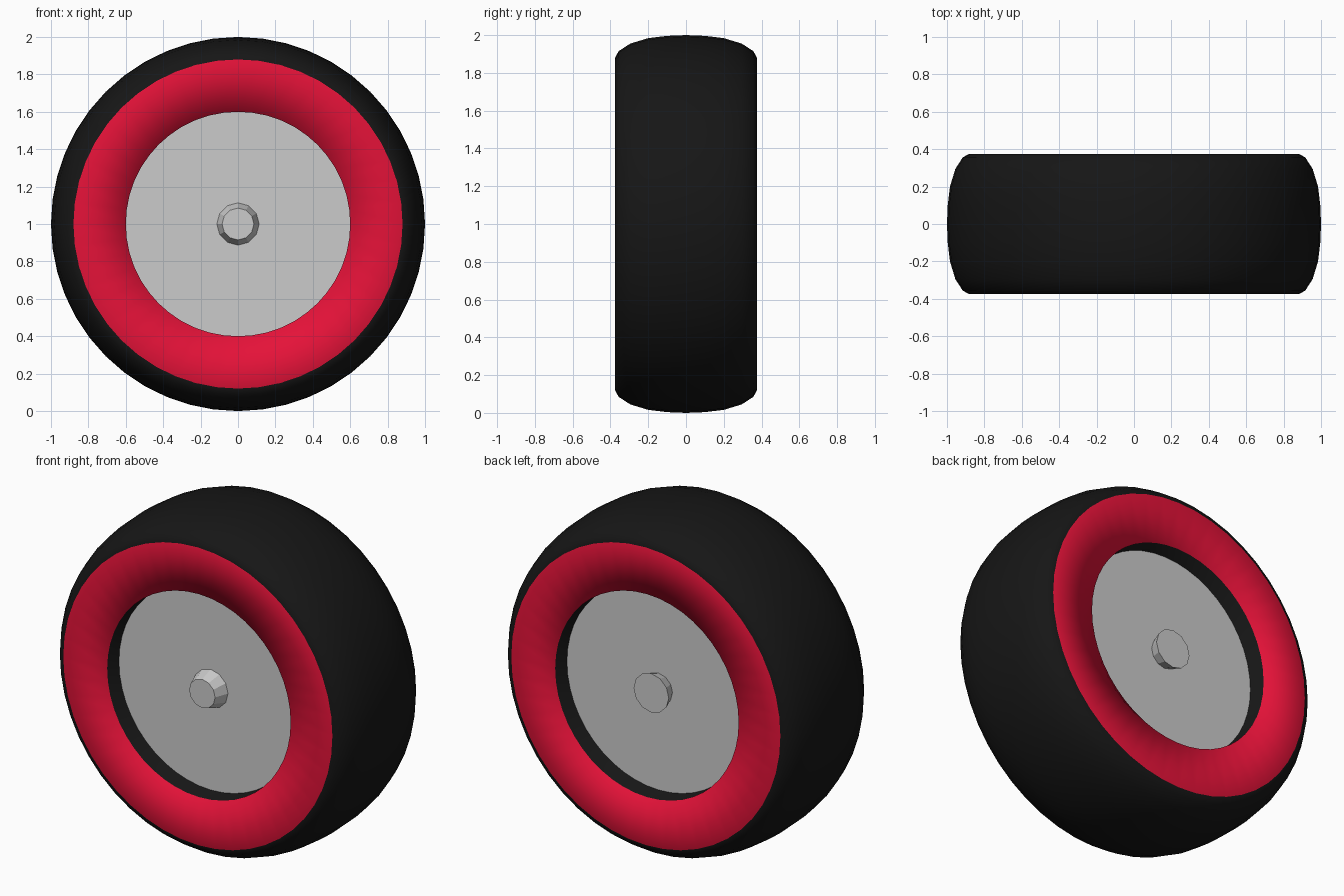
import bpy, bmesh, math

if "Cube" in bpy.data.objects:
    bpy.data.objects.remove(bpy.data.objects["Cube"])

SEG = 48
AXLE_Z = 1.0


def material(name, rgb):
    m = bpy.data.materials.new(name)
    m.diffuse_color = (*rgb, 1)
    m.use_nodes = True
    m.node_tree.nodes["Principled BSDF"].inputs["Base Color"].default_value = m.diffuse_color
    return m


def lathe(name, profile, segments, closed=False, caps=False, smooth=False, mats=(), band_mat=None):
    """Spin (radius, y) points around the axle, which runs along y."""
    bm = bmesh.new()
    rings = []
    for r, y in profile:
        ring = []
        for i in range(segments):
            a = 2 * math.pi * i / segments
            ring.append(bm.verts.new((r * math.sin(a), y, AXLE_Z + r * math.cos(a))))
        rings.append(ring)
    for k in range(len(rings) if closed else len(rings) - 1):
        a, b = rings[k], rings[(k + 1) % len(rings)]
        for i in range(segments):
            j = (i + 1) % segments
            f = bm.faces.new((a[i], a[j], b[j], b[i]))
            f.smooth = smooth
            if band_mat:
                f.material_index = band_mat[k]
    if caps:
        bm.faces.new(rings[0])
        bm.faces.new(rings[-1])
    bmesh.ops.recalc_face_normals(bm, faces=bm.faces)
    me = bpy.data.meshes.new(name)
    bm.to_mesh(me)
    bm.free()
    for m in mats:
        me.materials.append(m)
    ob = bpy.data.objects.new(name, me)
    bpy.context.collection.objects.link(ob)
    return ob


black = material("rubber_black", (0.008, 0.008, 0.008))
red = material("sidewall_red", (0.78, 0.006, 0.04))

# Tyre: rounded tread, red sidewalls, black inner bore
half = [(1.0, 0.0), (0.996, 0.1), (0.984, 0.2), (0.955, 0.295), (0.915, 0.357), (0.88, 0.375), (0.6, 0.365)]
profile = [(r, -y) for r, y in reversed(half)] + half[1:]
n = len(profile)
bands = [0] * n
bands[0] = bands[n - 2] = 1
lathe("tyre", profile, SEG, closed=True, smooth=True, mats=(black, red), band_mat=bands)

# Wheel disc filling the bore
lathe("wheel_disc", [(0.6, -0.255), (0.6, 0.255)], SEG, caps=True)

# Hub caps: the same tapered stub on both sides, narrow end towards the front
for name, y0, y1 in (("front_hub_cap", -0.335, -0.25), ("back_hub_cap", 0.24, 0.325)):
    lathe(name, [(0.085, y0), (0.115, y1)], 12, caps=True)
